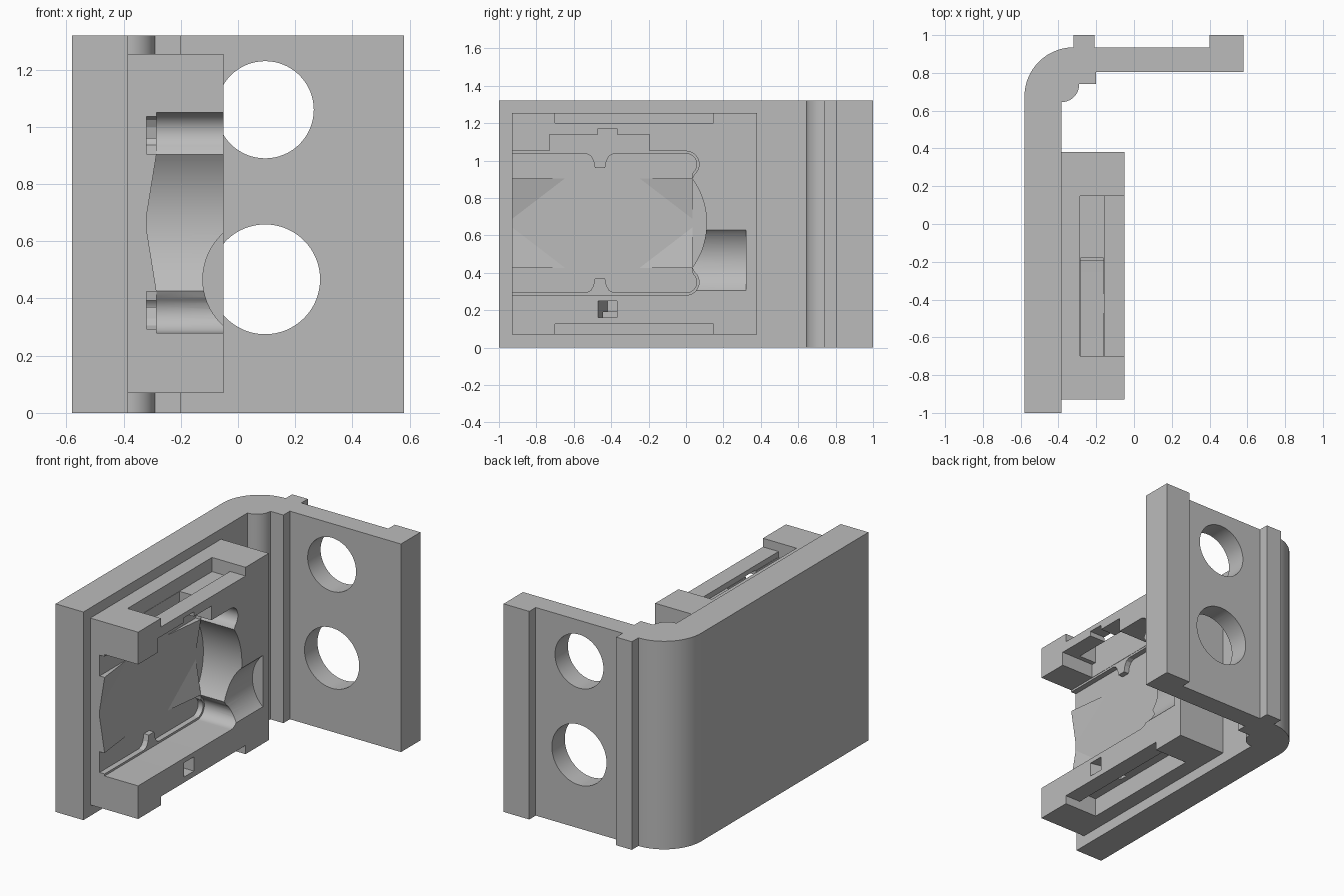
import bpy, bmesh, math

if "Cube" in bpy.data.objects:
    bpy.data.objects.remove(bpy.data.objects["Cube"])

grey = bpy.data.materials.new("plain_grey")
grey.diffuse_color = (0.5, 0.5, 0.5, 1)
grey.use_nodes = True
grey.node_tree.nodes["Principled BSDF"].inputs["Base Color"].default_value = grey.diffuse_color


def solid(name, verts, faces):
    bm = bmesh.new()
    vs = [bm.verts.new(v) for v in verts]
    for f in faces:
        bm.faces.new([vs[i] for i in f])
    bmesh.ops.recalc_face_normals(bm, faces=bm.faces[:])
    me = bpy.data.meshes.new(name)
    bm.to_mesh(me)
    bm.free()
    me.materials.append(grey)
    ob = bpy.data.objects.new(name, me)
    bpy.context.collection.objects.link(ob)
    return ob


def prism(name, pts, axis, lo, hi):
    """Extrude a 2D profile along an axis from lo to hi."""
    place = {'x': lambda a, b, h: (h, a, b),
             'y': lambda a, b, h: (a, h, b),
             'z': lambda a, b, h: (a, b, h)}[axis]
    n = len(pts)
    verts = [place(a, b, h) for h in (lo, hi) for a, b in pts]
    faces = [list(range(n)), list(range(n, 2 * n))]
    faces += [[i, (i + 1) % n, n + (i + 1) % n, n + i] for i in range(n)]
    return solid(name, verts, faces)


def box(name, x, y, z):
    return prism(name, [(x[0], y[0]), (x[1], y[0]), (x[1], y[1]), (x[0], y[1])], 'z', *z)


def arc(cx, cy, r, a0, a1, n=16):
    return [(cx + r * math.cos(math.radians(a0 + (a1 - a0) * i / n)),
             cy + r * math.sin(math.radians(a0 + (a1 - a0) * i / n))) for i in range(n + 1)]


def circle(cx, cy, r, n=64):
    return arc(cx, cy, r, 0, 360, n)[:-1]


def cut(ob, cutters):
    bpy.context.view_layer.objects.active = ob
    for c in cutters:
        c.hide_render = True
        m = ob.modifiers.new("cut", 'BOOLEAN')
        m.operation = 'DIFFERENCE'
        m.solver = 'EXACT'
        m.object = c
        bpy.ops.object.modifier_apply(modifier=m.name)
        bpy.data.objects.remove(c)


def smooth(ob):
    bpy.ops.object.select_all(action='DESELECT')
    ob.select_set(True)
    bpy.context.view_layer.objects.active = ob
    bpy.ops.object.shade_smooth_by_angle(angle=math.radians(25))


# Angle bracket: long plate, rounded corner, ribbed flange
outline = [(-.58, -1), (-.385, -1)]
outline += arc(-.385, .74, .095, -90, 0, 12)
outline += [(-.2, .74), (-.2, .805), (.58, .805), (.58, 1), (.40, 1), (.40, .935),
            (-.21, .935), (-.21, 1), (-.32, 1)]
outline += arc(-.32, .675, .26, 90, 180, 24)
bracket = prism("angle_bracket", outline, 'z', 0, 1.32)
cut(bracket, [prism("upper_hole", circle(.095, 1.06, .17), 'y', .7, 1.1),
              prism("lower_hole", circle(.095, .467, .192), 'y', .7, 1.1)])
smooth(bracket)

# Holder block on the long plate
MID = .665
block = box("holder_block", (-.39, -.05), (-.93, .38), (.07, 1.255))


def pocket_profile(inset):
    """Outline with two round lobes and a bowed end between them."""
    half, r, lobe = .385 - inset, .07 - inset, .315
    bulge = arc(-.296, 0, .406, -36, 36, 24)
    pts = [(-1, -half)] + arc(0, -lobe, r, -90, 50, 14) + bulge
    pts += arc(0, lobe, r, -50, 90, 14) + [(-1, half)]
    return [(y, z + MID) for y, z in pts]


cut(block, [
    # main pocket and its slightly smaller deep floor
    prism("pocket", pocket_profile(0), 'x', -.285, .1),
    prism("pocket_floor", pocket_profile(.013), 'x', -.32, -.2),
    # round clearance beside the pocket
    prism("clearance", circle(.095, .467, .218), 'y', -.1, .32),
    # top slot and opening
    box("top_step", (-.16, .1), (-.70, .147), (1.20, 1.4)),
    box("top_slot", (-.285, -.159), (-.70, .147), (1.165, 1.4)),
    box("top_opening", (-.283, -.161), (-.70, -.18), (1.1, 1.2)),
    box("upper_recess", (-.283, .1), (-.73, -.195), (1.0, 1.14)),
    box("upper_notch", (-.2, .1), (-.47, -.37), (1.13, 1.17)),
    # bottom slot and window
    box("bottom_step", (-.16, .1), (-.70, .147), (0, .125)),
    box("bottom_slot", (-.285, -.159), (-.70, .147), (0, .19)),
    prism("window", [(-.42, -.25), (-.47, -.05), (-.47, .1), (-.37, .1), (-.37, -.25)][::1]
          and [(-.25, -.42), (-.05, -.47), (.1, -.47), (.1, -.37), (-.25, -.37)], 'z', .16, .25),
])
smooth(block)

# Small pocket details, mirrored top and bottom
for side, s in (("upper", 1), ("lower", -1)):
    # flared tab
    tab = [(-.54, .375), (-.51, .36), (-.495, .335), (-.487, .295),
           (-.433, .295), (-.425, .335), (-.41, .36), (-.38, .375)]
    prism(side + "_tab", [(y, MID + s * z) for y, z in tab], 'x', -.33, -.285)
    # tapered corner ridges
    for end, y0, d in (("front", -.93, 1), ("rear", .035, -1)):
        z0, z1 = MID + s * .24, MID + s * .01
        solid(side + "_" + end + "_ridge",
              [(-.322, y0, z0), (-.322, y0 + d * .3, z0), (-.322, y0, z1), (-.285, y0, z0)],
              [(0, 1, 2), (0, 1, 3), (1, 2, 3), (0, 2, 3)])
